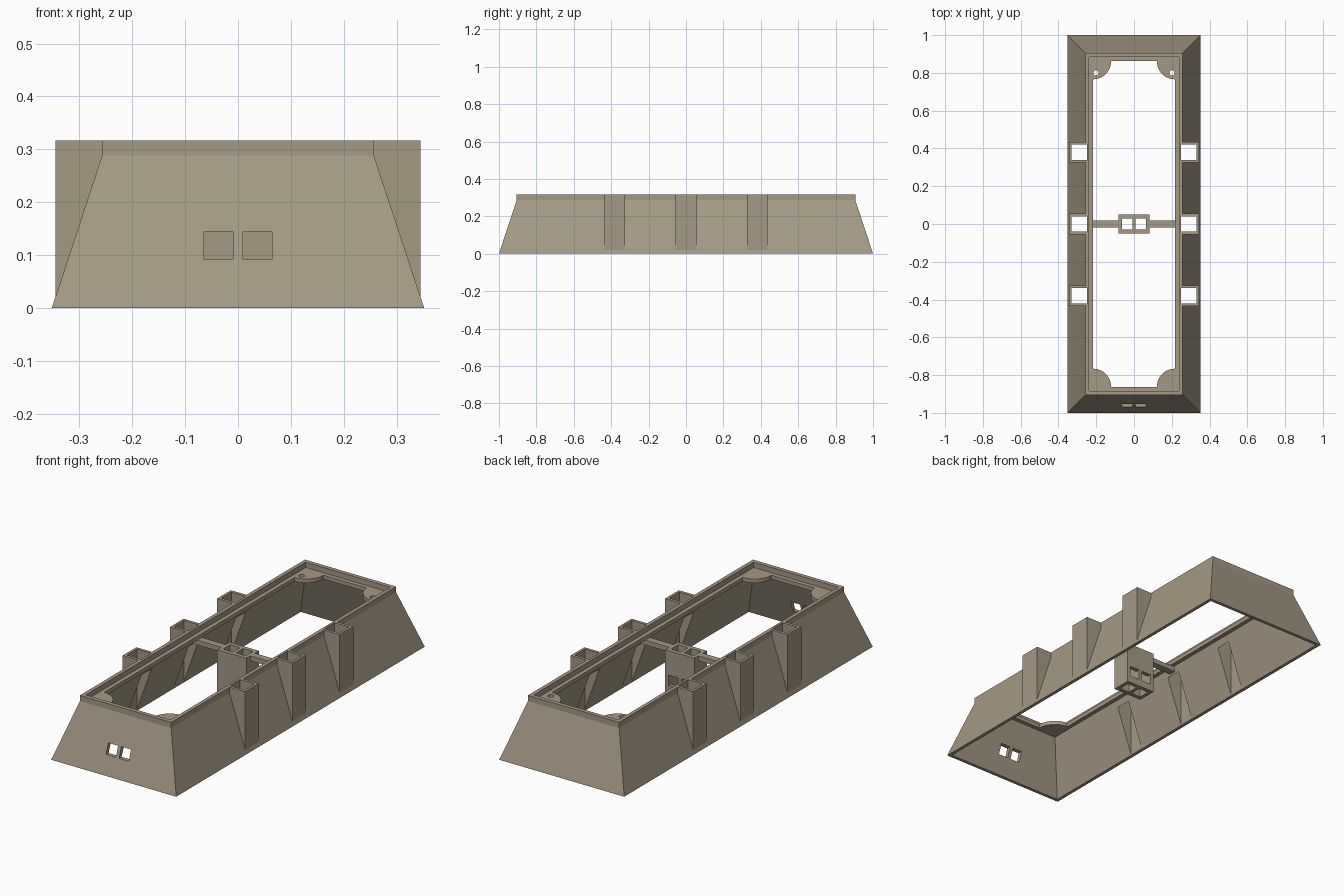
import bpy, bmesh, math
from mathutils import Vector

if "Cube" in bpy.data.objects:
    bpy.data.objects.remove(bpy.data.objects["Cube"])

tan = bpy.data.materials.new("warm_taupe")
tan.diffuse_color = (0.376, 0.319, 0.235, 1)
tan.use_nodes = True
tan.node_tree.nodes["Principled BSDF"].inputs["Base Color"].default_value = tan.diffuse_color


def finish(name, bm):
    bmesh.ops.recalc_face_normals(bm, faces=bm.faces)
    me = bpy.data.meshes.new(name)
    bm.to_mesh(me)
    bm.free()
    ob = bpy.data.objects.new(name, me)
    bpy.context.collection.objects.link(ob)
    me.materials.append(tan)
    return ob


def prism(name, pts, offset):
    """Extrude a flat 3D polygon along an offset."""
    bm = bmesh.new()
    f = bm.faces.new([bm.verts.new(p) for p in pts])
    r = bmesh.ops.extrude_face_region(bm, geom=[f])
    vs = [g for g in r["geom"] if isinstance(g, bmesh.types.BMVert)]
    bmesh.ops.translate(bm, verts=vs, vec=Vector(offset))
    return finish(name, bm)


def box(name, x0, x1, y0, y1, z0, z1):
    return prism(name, [(x0, y0, z0), (x1, y0, z0), (x1, y1, z0), (x0, y1, z0)],
                 (0, 0, z1 - z0))


def boolean(ob, other, op):
    m = ob.modifiers.new(op, 'BOOLEAN')
    m.operation, m.solver, m.object = op, 'EXACT', other
    bpy.context.view_layer.objects.active = ob
    bpy.ops.object.modifier_apply(modifier=m.name)
    bpy.data.objects.remove(other, do_unlink=True)


# Sloped rectangular shell with rim and inner ledge: (half x, half y, z) rings
rings = [(.352, 1, 0), (.257, .905, .288), (.257, .905, .317), (.238, .884, .317),
         (.238, .884, .29), (.217, .862, .29), (.217, .862, .27), (.238, .884, .27),
         (.335, .983, 0)]
bm = bmesh.new()
loops = [[bm.verts.new((sx * x, sy * y, z))
          for sx, sy in ((-1, -1), (1, -1), (1, 1), (-1, 1))] for x, y, z in rings]
for i, a in enumerate(loops):
    b = loops[(i + 1) % len(loops)]
    for j in range(4):
        k = (j + 1) % 4
        bm.faces.new((a[j], a[k], b[k], b[j]))
shell = finish("sloped_shell", bm)

# Side sockets: upright boxes merged into the slope, then hollowed
spots = [(s, y) for s in (-1, 1) for y in (-.38, 0, .38)]
for s, y in spots:
    profile = [(.248, .317), (.345, .317), (.345, .01), (.248, .265)]
    boolean(shell, prism("socket", [(s * x, y - .055, z) for x, z in profile],
                         (0, .11, 0)), 'UNION')
for s, y in spots:
    x0, x1 = sorted((s * .25, s * .332))
    boolean(shell, box("socket_cutter", x0, x1, y - .04, y + .04, -.1, .5), 'DIFFERENCE')

# Two front windows
slots = ((-.064, -.009), (.009, .064))
for x0, x1 in slots:
    boolean(shell, box("window_cutter", x0, x1, -1.2, -.8, .092, .145), 'DIFFERENCE')

# Quarter-round corner tabs, the back pair with screw holes
for sx in (-1, 1):
    for sy in (-1, 1):
        pts = [(sx * .217, sy * .862, .27)]
        for i in range(13):
            a = i * math.pi / 24
            pts.append((sx * (.217 - .096 * math.cos(a)),
                        sy * (.862 - .096 * math.sin(a)), .27))
        tab = prism("corner_tab", pts, (0, 0, .02))
        if sy > 0:
            hole = [(sx * .201 + .0145 * math.cos(i * math.pi / 8),
                     .8 + .0145 * math.sin(i * math.pi / 8), .2) for i in range(16)]
            boolean(tab, prism("hole_cutter", hole, (0, 0, .2)), 'DIFFERENCE')

# Centre pillar with two shafts, and windows on its back face
pillar = box("centre_pillar", -.082, .082, -.05, .05, .055, .27)
for x0, x1 in slots:
    boolean(pillar, box("shaft_cutter", x0, x1, -.029, .029, 0, .4), 'DIFFERENCE')
    boolean(pillar, box("port_cutter", x0, x1, 0, .2, .092, .145), 'DIFFERENCE')

# Cross bars from pillar to side walls
for s in (-1, 1):
    x0, x1 = sorted((s * .082, s * .245))
    box("cross_bar", x0, x1, -.018, .018, .245, .27)
